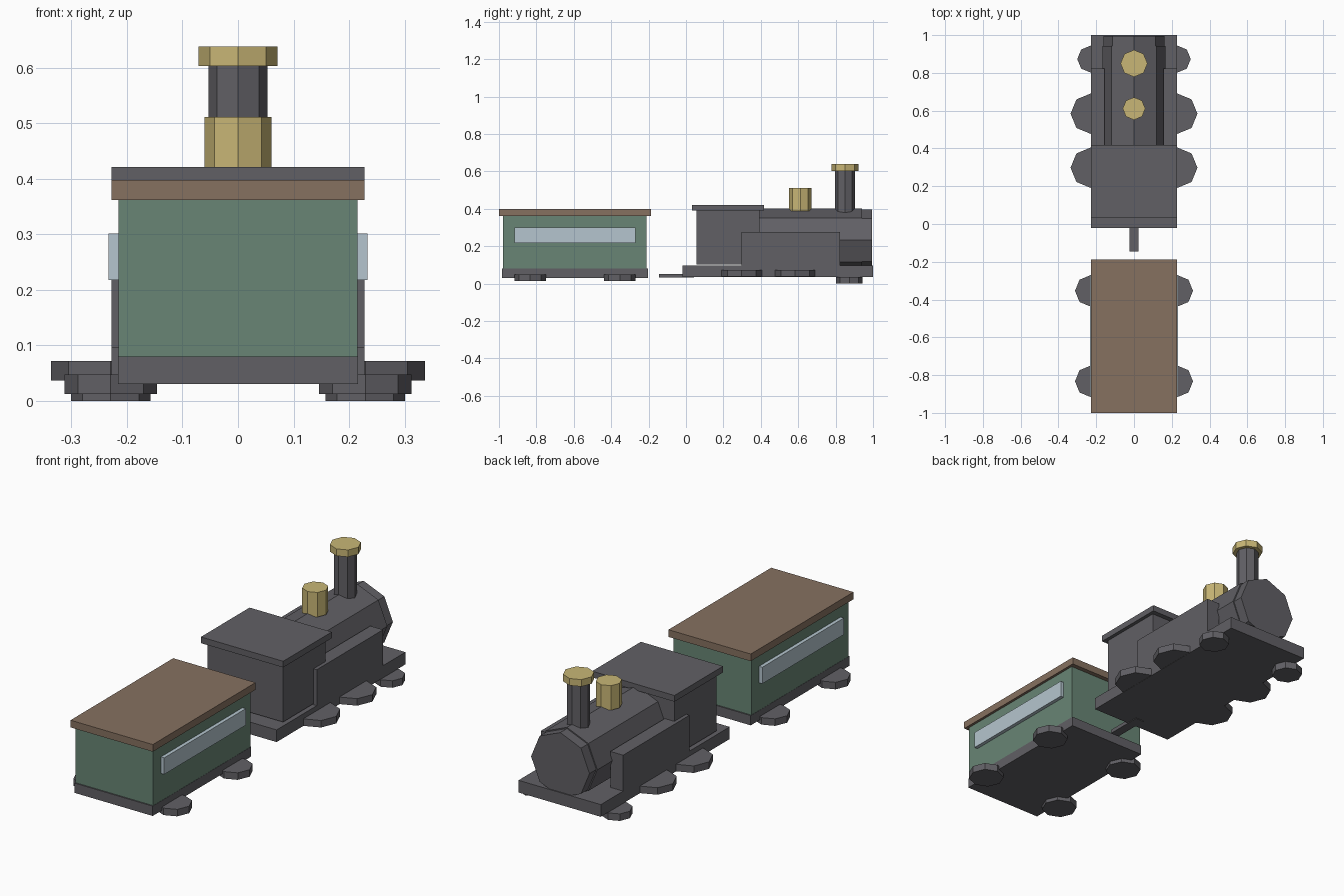
import bpy
import bmesh
from mathutils import Matrix
from math import pi

if "Cube" in bpy.data.objects:
    bpy.data.objects.remove(bpy.data.objects["Cube"])


def material(name, rgb):
    m = bpy.data.materials.new(name)
    m.diffuse_color = (*rgb, 1)
    m.use_nodes = True
    m.node_tree.nodes["Principled BSDF"].inputs["Base Color"].default_value = m.diffuse_color
    return m


DARK = material("dark_iron", (0.12, 0.117, 0.13))
GREEN = material("green_paint", (0.14, 0.235, 0.178))
BROWN = material("brown_wood", (0.24, 0.165, 0.117))
BRASS = material("brass", (0.58, 0.47, 0.18))
GLASS = material("glass", (0.46, 0.56, 0.62))


def finish(bm, name, mat):
    mesh = bpy.data.meshes.new(name)
    bm.to_mesh(mesh)
    bm.free()
    mesh.materials.append(mat)
    ob = bpy.data.objects.new(name, mesh)
    bpy.context.collection.objects.link(ob)
    return ob


def box(name, x, y, z, mat):
    """Box from (min, max) ranges on each axis."""
    bm = bmesh.new()
    bmesh.ops.create_cube(bm, size=1)
    lo, hi = zip(x, y, z)
    for v in bm.verts:
        v.co = [hi[i] if v.co[i] > 0 else lo[i] for i in range(3)]
    return finish(bm, name, mat)


def octagon(name, r, start, length, mat, along_y=False):
    """Eight-sided prism with a corner pointing along x, growing from start along z or y."""
    bm = bmesh.new()
    m = Matrix.Translation((0, 0, length / 2))
    if along_y:
        m = Matrix.Rotation(-pi / 2, 4, 'X') @ m
    m = Matrix.Translation(start) @ m
    bmesh.ops.create_cone(bm, cap_ends=True, segments=8, radius1=r, radius2=r,
                          depth=length, matrix=m)
    # make sure a corner, not a flat, points along +x
    if max(v.co.x for v in bm.verts) - start[0] < r * 0.99:
        bmesh.ops.rotate(bm, verts=bm.verts, cent=start,
                         matrix=Matrix.Rotation(pi / 8, 3, 'Y' if along_y else 'Z'))
    return finish(bm, name, mat)


def mirror_x(ob):
    ob.modifiers.new("mirror", 'MIRROR')
    return ob


def wheel_pair(name, y, r, z):
    mirror_x(octagon(name, r, (0.229, y, z), 0.035, DARK))


def wide(w):
    return (-w, w)


# Carriage
box("carriage_base", wide(0.216), (-0.984, -0.204), (0.031, 0.08), DARK)
box("carriage_body", wide(0.215), (-0.978, -0.21), (0.08, 0.363), GREEN)
box("carriage_roof", wide(0.228), (-1.0, -0.187), (0.362, 0.398), BROWN)
mirror_x(box("carriage_window", (0.205, 0.233), (-0.917, -0.271), (0.218, 0.301), GLASS))
for i, y in enumerate((-0.833, -0.354)):
    wheel_pair(f"carriage_wheels_{i + 1}", y, 0.0835, 0.013)

# Engine chassis
box("footplate", wide(0.228), (-0.02, 1.0), (0.036, 0.097), DARK)
box("coupling_bar", wide(0.023), (-0.145, 0.043), (0.033, 0.052), DARK)
for i, y in enumerate((0.298, 0.584)):
    wheel_pair(f"driving_wheels_{i + 1}", y, 0.107, 0.037)
wheel_pair("leading_wheels", 0.873, 0.0715, 0.0)

# Cab and side tanks
box("cab", wide(0.21), (0.057, 0.392), (0.102, 0.392), DARK)
box("cab_roof", wide(0.228), (0.032, 0.417), (0.39, 0.421), DARK)
mirror_x(box("side_tank", (0.157, 0.228), (0.298, 0.823), (0.09, 0.277), DARK))

# Boiler with slightly narrower front
octagon("boiler", 0.168, (0, 0.385, 0.233), 0.557, DARK, along_y=True)
octagon("smokebox_front", 0.162, (0, 0.935, 0.233), 0.06, DARK, along_y=True)

# Brass dome, chimney and its cap
octagon("steam_dome", 0.06, (0, 0.611, 0.388), 0.123, BRASS)
octagon("chimney", 0.053, (0, 0.85, 0.378), 0.226, DARK)
octagon("chimney_cap", 0.0715, (0, 0.85, 0.603), 0.035, BRASS)
